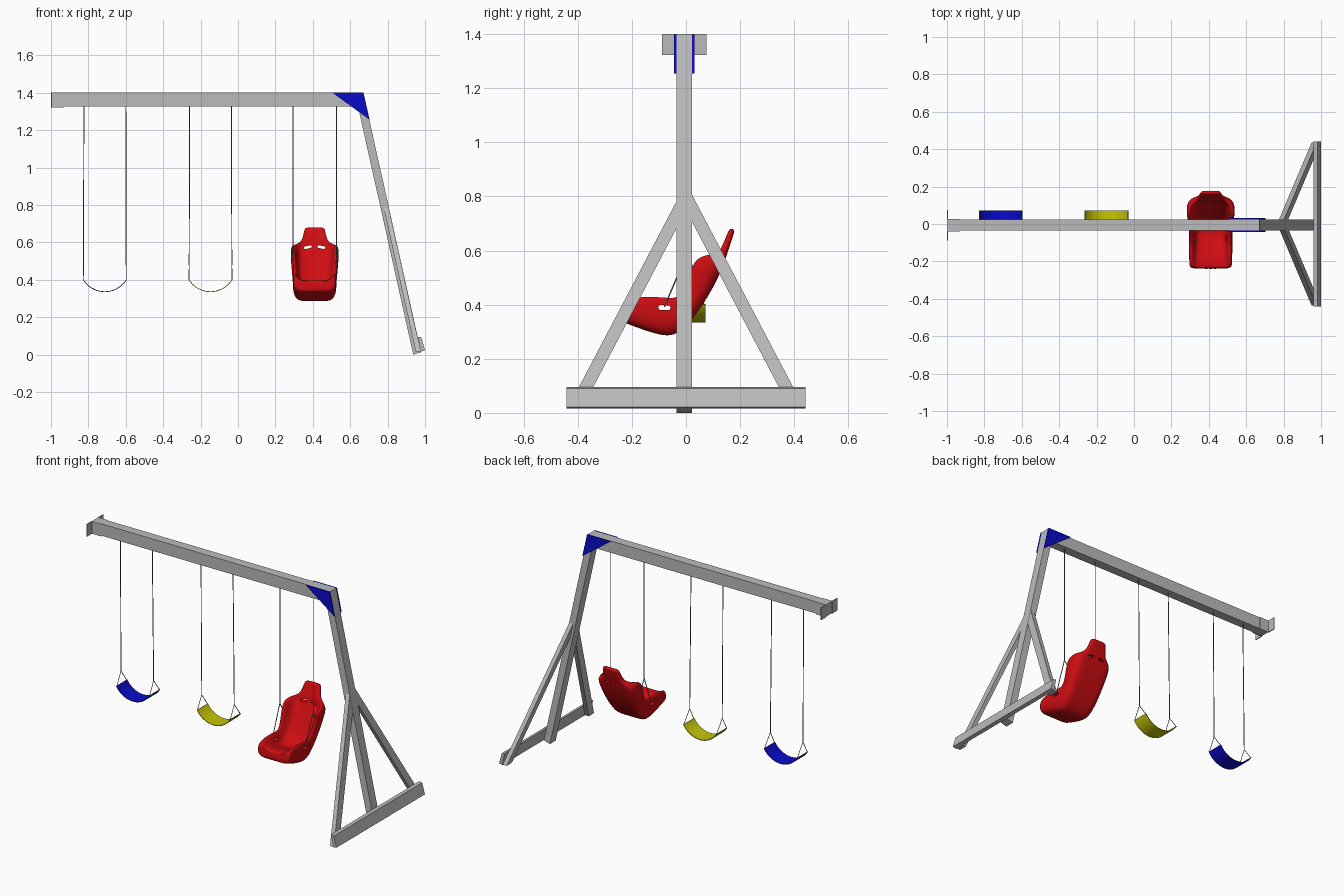
import bpy, bmesh, math
from mathutils import Vector

if "Cube" in bpy.data.objects:
    bpy.data.objects.remove(bpy.data.objects["Cube"])


def material(name, rgb):
    m = bpy.data.materials.new(name)
    m.diffuse_color = (*rgb, 1)
    m.use_nodes = True
    m.node_tree.nodes["Principled BSDF"].inputs["Base Color"].default_value = m.diffuse_color
    return m


GREY = material("frame grey", (0.5, 0.5, 0.5))
BLUE = material("blue", (0.003, 0.003, 0.58))
YELLOW = material("yellow", (0.56, 0.56, 0.003))
RED = material("red", (0.62, 0.004, 0.006))
ROPE = material("rope grey", (0.2, 0.2, 0.2))


def make(name, verts, faces, mat):
    me = bpy.data.meshes.new(name)
    me.from_pydata(verts, [], faces)
    bm = bmesh.new()
    bm.from_mesh(me)
    bmesh.ops.recalc_face_normals(bm, faces=bm.faces)
    bm.to_mesh(me)
    bm.free()
    ob = bpy.data.objects.new(name, me)
    bpy.context.collection.objects.link(ob)
    if mat:
        me.materials.append(mat)
    return ob


def loft(name, rings, mat):
    """Closed rings of equal length, skinned and capped."""
    n = len(rings[0])
    faces = [(r * n + i, r * n + (i + 1) % n, (r + 1) * n + (i + 1) % n, (r + 1) * n + i)
             for r in range(len(rings) - 1) for i in range(n)]
    last = (len(rings) - 1) * n
    faces += [tuple(range(n)), tuple(range(last, last + n))]
    return make(name, [p for ring in rings for p in ring], faces, mat)


def prism(name, xz, y0, y1, mat):
    return loft(name, [[(x, y, z) for x, z in xz] for y in (y0, y1)], mat)


def box(name, x0, x1, y0, y1, z0, z1, mat):
    return prism(name, [(x0, z0), (x1, z0), (x1, z1), (x0, z1)], y0, y1, mat)


def rod(name, a, b, mat, r=0.0025, n=8):
    a, b = Vector(a), Vector(b)
    q = (b - a).to_track_quat('Z', 'Y')
    circle = [q @ Vector((r * math.cos(k * math.tau / n), r * math.sin(k * math.tau / n), 0))
              for k in range(n)]
    return loft(name, [[p + c for c in circle] for p in (a, b)], mat)


# --- Frame: beam, end brackets, sloping leg ---
Y0, Y1 = -0.035, 0.023
box("top_beam", -0.998, 0.66, Y0, Y1, 1.325, 1.4, GREY)
for side, inner, outer in (("front", Y0, -0.088), ("back", Y1, 0.075)):
    s = -1 if side == "front" else 1
    box(f"{side}_end_plate", -1.0, -0.995, *sorted((inner, outer)), 1.322, 1.4, GREY)
    box(f"{side}_end_bracket", -1.0, -0.93, *sorted((inner, inner + s * 0.004)), 1.322, 1.4, GREY)


def leg_x(z):
    """Outer face of the sloping leg."""
    return 0.67 + (1.4 - z) * 0.2227


prism("main_leg", [(0.625, 1.4), (0.67, 1.4), (leg_x(0.012), 0.012), (0.937, 0.0)], Y0, Y1, GREY)
prism("foot_board", [(leg_x(0.092) - 0.001, 0.095), (leg_x(0.092) + 0.019, 0.091),
                     (1.0, 0.022), (leg_x(0.015) - 0.001, 0.016)], -0.442, 0.442, GREY)

# diagonal braces lying in the plane of the leg
for side, s in (("front", -1), ("back", 1)):
    yz = [(0.015, 0.82), (0.437, 0.017), (0.384, 0.017), (0.015, 0.72)]
    loft(f"{side}_brace", [[(leg_x(z) - d, s * y, z) for y, z in yz] for d in (0.001, 0.028)], GREY)

# corner gusset plates
for side, y in (("front", Y0 - 0.009), ("back", Y1)):
    prism(f"{side}_gusset", [(0.505, 1.4), (0.671, 1.4), (0.704, 1.255)], y, y + 0.009, BLUE)


# --- Belt swings ---
def belt_swing(name, cx, mat):
    half, sag, n, yc, hw = 0.117, 0.066, 20, 0.018, 0.054
    radius = (half ** 2 + sag ** 2) / (2 * sag)
    span = math.asin(half / radius)
    angles = [-span + 2 * span * i / n for i in range(n + 1)]
    bottom = 0.334

    def point(a, r):
        return cx + r * math.sin(a), bottom + radius - r * math.cos(a)
    rings = []
    for a in angles:
        (xo, zo), (xi, zi) = point(a, radius), point(a, radius - 0.004)
        rings.append([(xo, yc - hw, zo), (xo, yc + hw, zo), (xi, yc + hw, zi), (xi, yc - hw, zi)])
    belt = loft(name + "_belt", rings, mat)
    smooth(belt)
    for side, s in (("left", -1), ("right", 1)):
        x, top = cx + s * 0.115, (cx + s * 0.114, 0.01, 0.48)
        rod(f"{name}_{side}_rope", (cx + s * 0.112, 0.0, 1.33), top, ROPE)
        for y in (yc - hw + 0.004, yc + hw - 0.004):
            rod(f"{name}_{side}_hanger", top, (x, y, 0.4), ROPE, 0.002, 6)
        rod(f"{name}_{side}_hanger_bar", (x, yc - hw, 0.4), (x, yc + hw, 0.4), ROPE, 0.002, 6)


def smooth(ob):
    bpy.ops.object.select_all(action='DESELECT')
    ob.select_set(True)
    bpy.context.view_layer.objects.active = ob
    bpy.ops.object.shade_smooth_by_angle(angle=math.radians(40))


belt_swing("blue_swing", -0.712, BLUE)
belt_swing("yellow_swing", -0.147, YELLOW)

# --- Bucket seat: U-shaped sections swept from the front lip to the headrest ---
CX = 0.41
# shell (y, z), bolster edge (y, z), half width, padding height
stations = [
    (-0.242, 0.345, -0.236, 0.402, 0.108, 0.85),
    (-0.232, 0.334, -0.222, 0.415, 0.114, 0.80),
    (-0.160, 0.308, -0.165, 0.433, 0.116, 0.66),
    (-0.080, 0.282, -0.080, 0.428, 0.116, 0.48),
    (-0.030, 0.290, -0.035, 0.424, 0.116, 0.42),
    (0.020, 0.342, -0.010, 0.448, 0.118, 0.35),
    (0.070, 0.410, 0.010, 0.505, 0.124, 0.30),
    (0.115, 0.490, 0.033, 0.578, 0.130, 0.30),
    (0.142, 0.555, 0.098, 0.586, 0.126, 0.45),
    (0.152, 0.588, 0.125, 0.598, 0.078, 0.90),
    (0.163, 0.620, 0.140, 0.630, 0.062, 1.0),
    (0.177, 0.662, 0.155, 0.670, 0.056, 1.0),
    (0.179, 0.679, 0.164, 0.682, 0.048, 1.0),
]
rings = []
for y0, z0, y1, z1, w, f in stations:
    half = [(0.5, f), (0.7, f + 0.25 * (1 - f)), (0.84, 1), (0.96, 1),
            (1, 0.75), (1, 0.3), (0.8, 0), (0.4, 0)]
    section = [(0, f)] + half + [(0, 0)] + [(-u, v) for u, v in reversed(half)]
    rings.append([(CX + u * w, y0 + (y1 - y0) * v, z0 + (z1 - z0) * v) for u, v in section])
seat = loft("bucket_seat", rings, RED)
seat.modifiers.new("round", 'SUBSURF').levels = 2


# belt slots through the headrest and side bolsters
def slot(name, length, height, axis, place, tilt):
    pts = []
    for cx, start in ((length / 2 - height / 2, -90), (height / 2 - length / 2, 90)):
        for k in range(7):
            a = math.radians(start + k * 30)
            pts.append((cx + height / 2 * math.cos(a), height / 2 * math.sin(a)))
    c, s = math.cos(tilt), math.sin(tilt)
    pts = [(u * c - v * s, u * s + v * c) for u, v in pts]
    px, py, pz = place
    if axis == 'Y':
        r = [[(px + u, py + d, pz + v) for u, v in pts] for d in (-0.15, 0.15)]
    else:
        r = [[(px + d, py + u, pz + v) for u, v in pts] for d in (-0.2, 0.2)]
    return loft(name, r, None)


cutters = [slot("left_slot_cutter", 0.042, 0.014, 'Y', (CX - 0.036, 0.12, 0.574), 0.2),
           slot("right_slot_cutter", 0.042, 0.014, 'Y', (CX + 0.036, 0.12, 0.574), -0.2),
           slot("side_slot_cutter", 0.045, 0.018, 'X', (CX, -0.08, 0.389), -0.05)]
for c in cutters:
    c.hide_render = True
    m = seat.modifiers.new("slot", 'BOOLEAN')
    m.operation, m.solver, m.object = 'DIFFERENCE', 'EXACT', c
bpy.context.view_layer.objects.active = seat
for m in list(seat.modifiers):
    bpy.ops.object.modifier_apply(modifier=m.name)
for c in cutters:
    bpy.data.objects.remove(c)
smooth(seat)

# seat ropes and hangers
for side, s in (("left", -1), ("right", 1)):
    x = CX + s * 0.117
    top = (x, 0.0, 0.58)
    rod(f"seat_{side}_rope", (x, 0.0, 1.33), top, ROPE)
    rod(f"seat_{side}_front_hanger", top, (CX + s * 0.112, -0.08, 0.392), ROPE)
    rod(f"seat_{side}_back_hanger", top, (CX + s * 0.12, 0.05, 0.5), ROPE)
